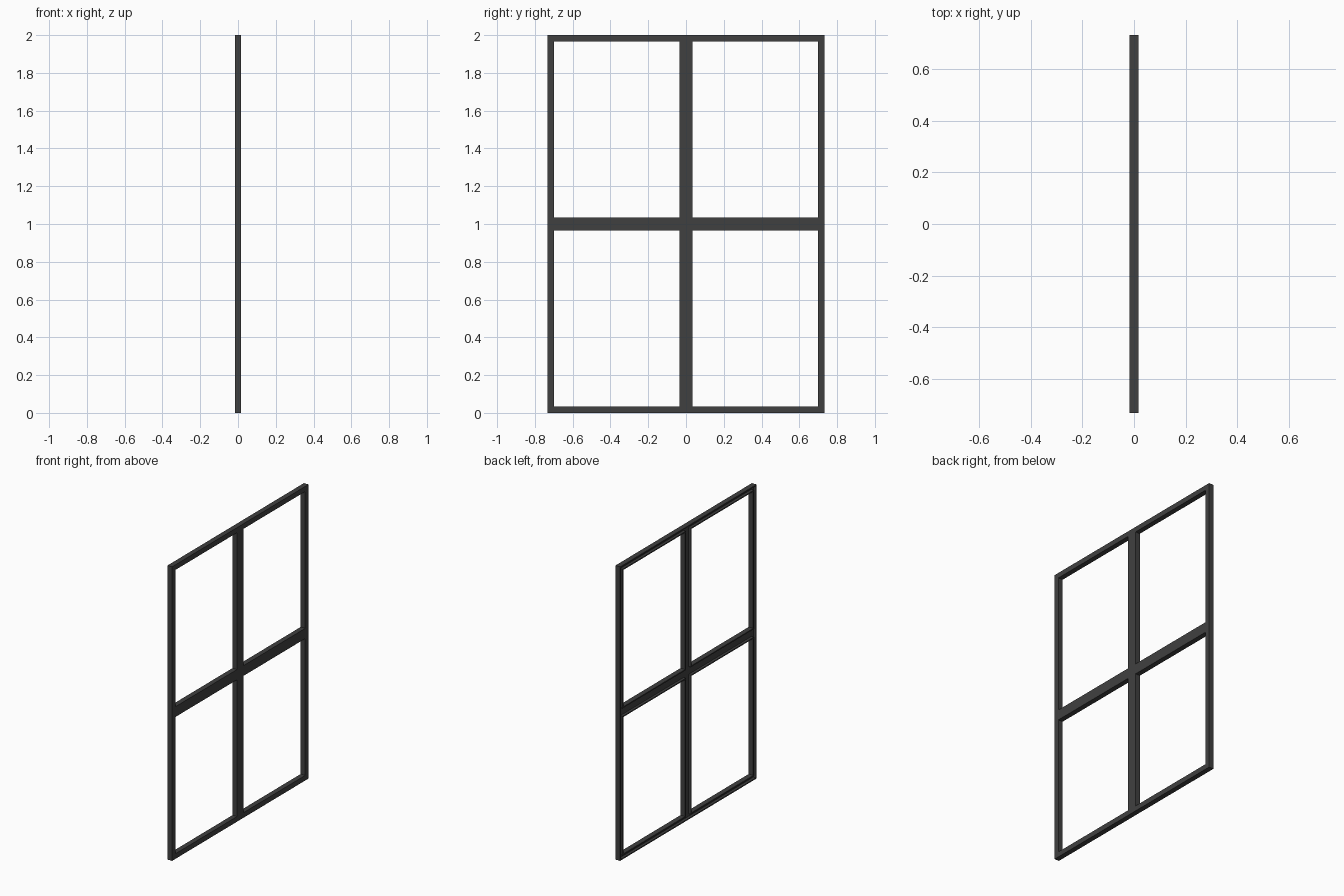
import bpy
import bmesh

cube = bpy.data.objects.get("Cube")
if cube:
    bpy.data.objects.remove(cube, do_unlink=True)

HALF_W, HEIGHT = 0.733, 2.0
BAR = 0.035        # outer bar width, and half the width of the middle bars
HALF_T = 0.0172    # half the thickness
WALL = 0.008       # lip beside the groove on the rear face
DEPTH = 0.017      # groove depth

steel = bpy.data.materials.new("dark grey steel")
steel.use_nodes = True
colour = (0.051, 0.051, 0.051, 1)
steel.diffuse_color = colour
steel.node_tree.nodes["Principled BSDF"].inputs["Base Color"].default_value = colour


def lines(half):
    """Cut lines across two panes, centred on zero."""
    side = [BAR - WALL, BAR, half - BAR, half - BAR + WALL, half - WALL, half]
    return [-v for v in reversed(side)] + side


def pane_distance(y, z):
    """Distance from a point on the frame to the nearest pane opening."""
    dy = max(BAR - abs(y), abs(y) - HALF_W + BAR)
    dz = max(BAR - abs(z), abs(z) - HEIGHT / 2 + BAR)
    return max(dy, dz)


def lattice(name, keep, x0, x1):
    """Extrude the kept cells of the cut grid from x0 to x1."""
    bm = bmesh.new()
    ys, zs = lines(HALF_W), lines(HEIGHT / 2)
    for ya, yb in zip(ys, ys[1:]):
        for za, zb in zip(zs, zs[1:]):
            if keep((ya + yb) / 2, (za + zb) / 2):
                corners = [(ya, za), (yb, za), (yb, zb), (ya, zb)]
                bm.faces.new([bm.verts.new((x0, y, z + HEIGHT / 2)) for y, z in corners])
    bmesh.ops.remove_doubles(bm, verts=bm.verts[:], dist=0.0001)
    out = bmesh.ops.extrude_face_region(bm, geom=bm.faces[:])
    moved = [g for g in out["geom"] if isinstance(g, bmesh.types.BMVert)]
    bmesh.ops.translate(bm, verts=moved, vec=(x1 - x0, 0, 0))
    bmesh.ops.recalc_face_normals(bm, faces=bm.faces[:])
    mesh = bpy.data.meshes.new(name)
    bm.to_mesh(mesh)
    bm.free()
    mesh.materials.append(steel)
    obj = bpy.data.objects.new(name, mesh)
    bpy.context.collection.objects.link(obj)
    return obj


def is_frame(y, z):
    return pane_distance(y, z) > 0


def is_lip(y, z):
    at_rim = abs(y) > HALF_W - WALL or abs(z) > HEIGHT / 2 - WALL
    return at_rim or 0 < pane_distance(y, z) < WALL


# Flat face of the window frame and its crossing bars
lattice("window_frame", is_frame, -HALF_T + DEPTH, HALF_T)
# Raised lips that form the groove along the other face
lattice("groove_lips", is_lip, -HALF_T, -HALF_T + DEPTH)
